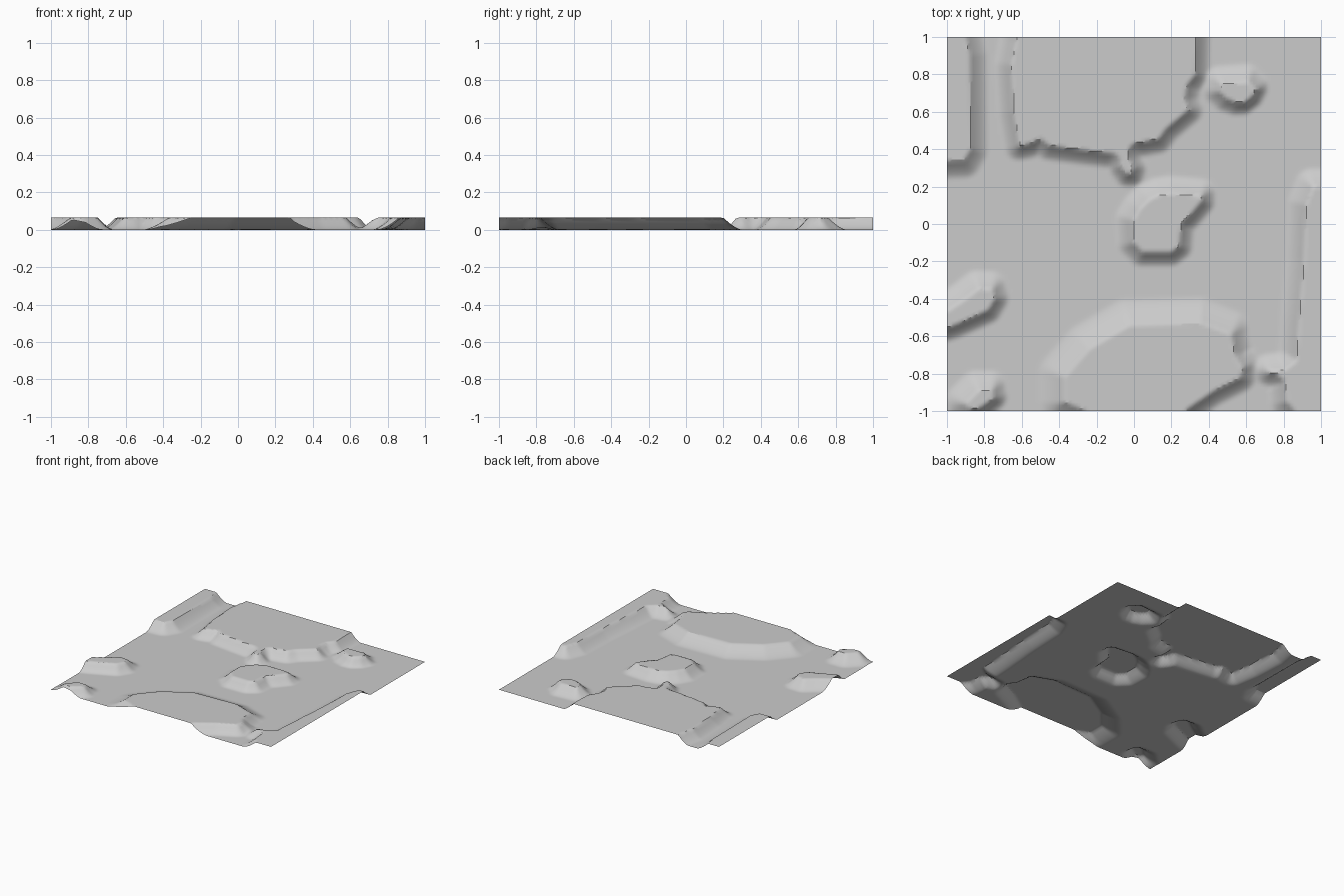
import bpy, bmesh
from mathutils import Vector

HEIGHT = 0.065
CELLS = 128

# Each plateau: (slope width on front/right, slope width on back/left, rim outline)
plateaus = []

def plateau(w_front, w_back, rim):
    plateaus.append((w_front, w_back, [Vector(p) for p in rim]))

# strip on the left edge
plateau(0.085, 0.085, [(-1.2, 1.2), (-0.9, 1.2), (-0.9, 1), (-0.88, 0.9), (-0.875, 0.4),
                       (-0.91, 0.34), (-1.2, 0.33)])
# large back tableland
plateau(0.07, 0.08, [(-0.61, 1.2), (-0.63, 0.98), (-0.655, 0.85), (-0.64, 0.6), (-0.61, 0.42),
                     (-0.56, 0.43), (-0.5, 0.46), (-0.45, 0.42), (-0.3, 0.4), (-0.13, 0.38),
                     (-0.06, 0.42), (0.13, 0.455), (0.17, 0.51), (0.29, 0.61), (0.27, 0.66),
                     (0.28, 0.74), (0.325, 0.8), (0.335, 1.2)])
# little spur in front of the tableland
plateau(0.065, 0.06, [(-0.07, 0.31), (-0.04, 0.27), (-0.015, 0.27), (-0.005, 0.3),
                      (-0.03, 0.35), (-0.06, 0.39)])
# small back right hill
plateau(0.055, 0.09, [(0.47, 0.75), (0.61, 0.76), (0.65, 0.72), (0.63, 0.68), (0.59, 0.65),
                      (0.55, 0.65), (0.5, 0.67), (0.46, 0.71)])
# central hill
plateau(0.065, 0.085, [(0.08, 0.13), (0.13, 0.155), (0.2, 0.165), (0.36, 0.15), (0.36, 0.12),
                       (0.3, 0.05), (0.25, 0), (0.24, -0.12), (0.2, -0.15), (0.05, -0.15),
                       (0, -0.1), (-0.005, 0.02), (0.03, 0.08)])
# left hill running off the edge
plateau(0.065, 0.09, [(-1.2, -0.62), (-0.96, -0.54), (-0.78, -0.46), (-0.745, -0.4),
                      (-0.76, -0.35), (-0.83, -0.345), (-0.9, -0.4), (-1.2, -0.6)])
# front left hill
plateau(0.06, 0.1, [(-0.9, -0.96), (-0.83, -0.89), (-0.76, -0.89), (-0.75, -0.93),
                    (-0.82, -0.98), (-0.88, -0.99)])
# front tableland
plateau(0.07, 0.13, [(-0.2, -1.02), (-0.37, -0.95), (-0.37, -0.82), (-0.24, -0.67), (-0.02, -0.54),
                     (0.36, -0.53), (0.52, -0.59), (0.54, -0.71), (0.58, -0.77), (0.57, -0.82),
                     (0.43, -0.89), (0.28, -0.99), (0.22, -1.2), (-0.15, -1.2)])
# strip on the right edge
plateau(0.06, 0.09, [(1.2, 0.2), (0.96, 0.2), (0.92, 0.1), (0.91, -0.2), (0.885, -0.5),
                     (0.87, -0.73), (0.81, -0.78), (0.73, -0.79), (0.77, -0.805), (0.81, -0.84),
                     (0.82, -0.95), (0.88, -1.02), (0.97, -1.02), (1.2, -0.95)])

boxes = [(min(p.x for p in r) - .15, max(p.x for p in r) + .15,
          min(p.y for p in r) - .15, max(p.y for p in r) + .15) for _, _, r in plateaus]


def lift(p, w_front, w_back, rim):
    """1 inside the rim, falling off with a concave slope outside it."""
    inside, best, away = False, 9.0, None
    for a, b in zip(rim, rim[1:] + rim[:1]):
        if (a.y > p.y) != (b.y > p.y) and p.x < a.x + (p.y - a.y) * (b.x - a.x) / (b.y - a.y):
            inside = not inside
        e = b - a
        t = max(0.0, min(1.0, (p - a).dot(e) / e.length_squared))
        d = p - (a + e * t)
        if d.length < best:
            best, away = d.length, d
    if inside or best < 1e-6:
        return 1.0
    facing = 0.5 + 0.5 * away.normalized().dot(Vector((-0.707, 0.707)))
    width = 1.15 * (w_front + (w_back - w_front) * facing)
    return max(0.0, 1 - best / width) ** 1.5


# Terrain sheet: a grid raised by the plateaus
bm = bmesh.new()
bmesh.ops.create_grid(bm, x_segments=CELLS, y_segments=CELLS, size=1)
for v in bm.verts:
    p = v.co.xy
    total = 0.0
    for args, (x0, x1, y0, y1) in zip(plateaus, boxes):
        if x0 < p.x < x1 and y0 < p.y < y1:
            total += lift(p, *args)
    v.co.z = HEIGHT * min(1.0, total)
mesh = bpy.data.meshes.new("terrain")
bm.to_mesh(mesh)
bm.free()
terrain = bpy.data.objects.new("terrain", mesh)
bpy.context.collection.objects.link(terrain)
bpy.context.view_layer.objects.active = terrain
terrain.select_set(True)
bpy.ops.object.shade_smooth_by_angle()
